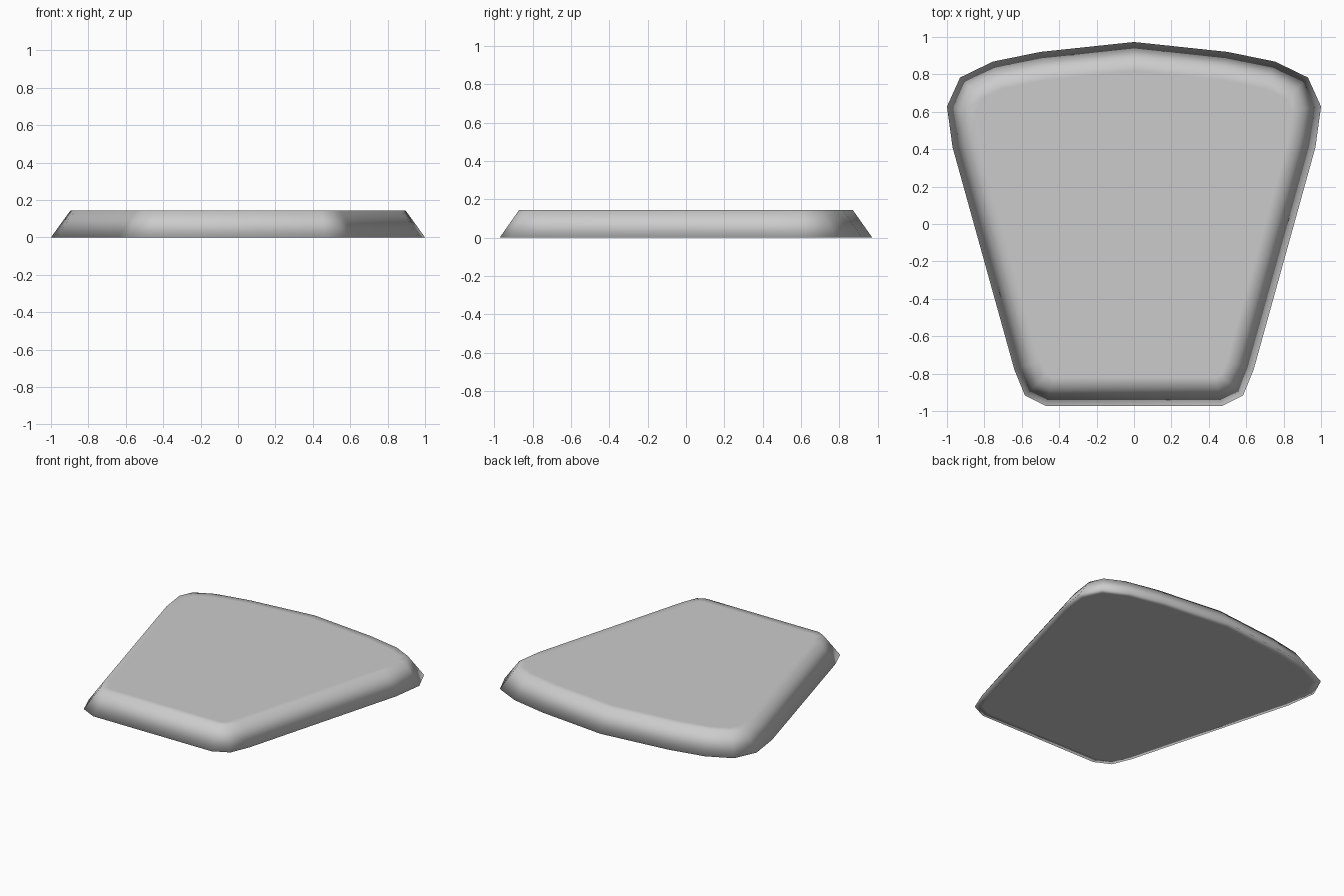
import bpy, bmesh
from mathutils import Vector

if "Cube" in bpy.data.objects:
    bpy.data.objects.remove(bpy.data.objects["Cube"])

HEIGHT = 0.145   # plate thickness
SLOPE = 0.102    # how far the sides lean inward
RIM = 0.05       # flat border loop that holds the smooth shading near the edge

# right half of the outline, back centre round to the front
half = [(0.50, 0.92), (0.755, 0.868), (0.93, 0.783), (1.0, 0.628), (0.97, 0.41),
        (0.64, -0.778), (0.583, -0.917), (0.47, -0.973)]
outline = [Vector(p) for p in [(0, 0.973)] + half + [(-x, y) for x, y in reversed(half)]]
count = len(outline)


def inward(a, b):
    d = (b - a).normalized()
    return Vector((d.y, -d.x))


def ring(bm, inset, z):
    """Loop of vertices following the outline, moved inward evenly."""
    verts = []
    for i, p in enumerate(outline):
        n1 = inward(outline[i - 1], p)
        n2 = inward(p, outline[(i + 1) % count])
        q = p + (n1 + n2) * inset / (1 + n1.dot(n2))
        verts.append(bm.verts.new((q.x, q.y, z)))
    return verts


# underside border, base edge, top edge, top border
bm = bmesh.new()
loops = [ring(bm, inset, z) for inset, z in
         [(RIM, 0), (0, 0), (SLOPE, HEIGHT), (SLOPE + RIM, HEIGHT)]]
for low, high in zip(loops, loops[1:]):
    for i in range(count):
        j = (i + 1) % count
        bm.faces.new((low[i], low[j], high[j], high[i]))

# flat underside and top
bm.faces.new(loops[0])
bm.faces.new(loops[-1])

bmesh.ops.recalc_face_normals(bm, faces=bm.faces[:])
for f in bm.faces:
    f.smooth = True

mesh = bpy.data.meshes.new("tapered_plate")
bm.to_mesh(mesh)
bm.free()
bpy.context.collection.objects.link(bpy.data.objects.new("tapered_plate", mesh))
